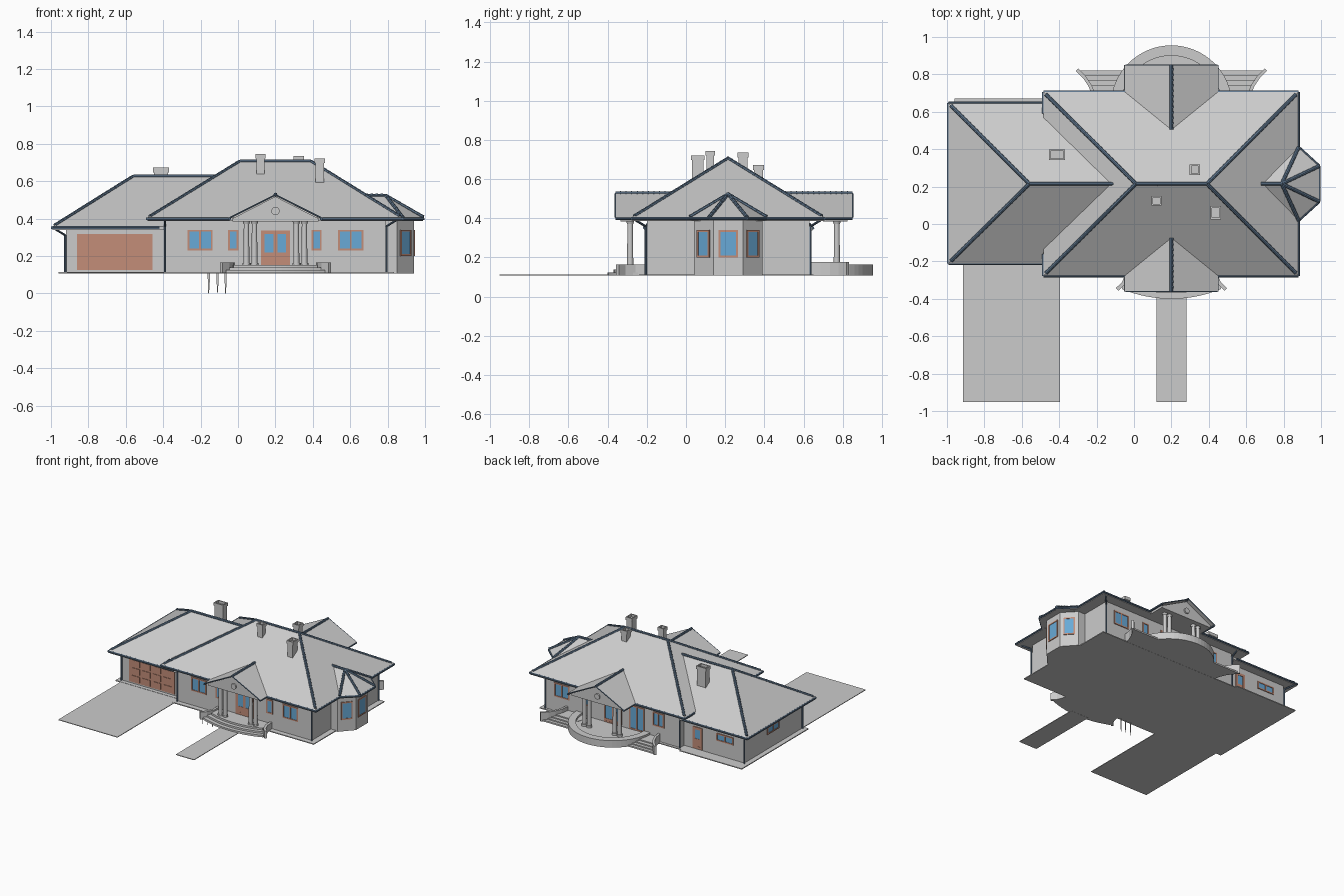
import bpy, bmesh, math
from mathutils import Vector, Matrix

if "Cube" in bpy.data.objects:
    bpy.data.objects.remove(bpy.data.objects["Cube"])

def mat(name, c):
    m = bpy.data.materials.new(name); m.diffuse_color = (*c, 1); return m
NAVY = mat("navy_trim", (0.12, 0.19, 0.28))
BROWN = mat("brown_wood", (0.55, 0.27, 0.19))
BLUE = mat("blue_glass", (0.14, 0.40, 0.68))

def finish(name, bm, m=None, smooth=False):
    bmesh.ops.recalc_face_normals(bm, faces=bm.faces)
    me = bpy.data.meshes.new(name); bm.to_mesh(me); bm.free()
    ob = bpy.data.objects.new(name, me); bpy.context.collection.objects.link(ob)
    if m: me.materials.append(m)
    if smooth:
        bpy.context.view_layer.objects.active = ob; ob.select_set(True)
        bpy.ops.object.shade_smooth_by_angle(); ob.select_set(False)
    return ob

def poly(name, verts, faces, m=None):
    bm = bmesh.new(); vs = [bm.verts.new(v) for v in verts]
    for f in faces: bm.faces.new([vs[i] for i in f])
    return finish(name, bm, m)

def prism(name, pts, z0, z1, m=None):
    n = len(pts)
    vs = [(x, y, z0) for x, y in pts] + [(x, y, z1) for x, y in pts]
    fs = [range(n), range(n, 2*n)] + [(i, (i+1) % n, n+(i+1) % n, n+i) for i in range(n)]
    return poly(name, vs, fs, m)

def rect(x0, x1, y0, y1): return [(x0, y0), (x1, y0), (x1, y1), (x0, y1)]
def box(name, x0, x1, y0, y1, z0, z1, m=None): return prism(name, rect(x0, x1, y0, y1), z0, z1, m)

def add_cone(bm, p, q, r0, r1, seg):
    d = Vector(q) - Vector(p)
    M = Matrix.Translation((Vector(p)+Vector(q))/2) @ d.to_track_quat('Z', 'Y').to_matrix().to_4x4()
    bmesh.ops.create_cone(bm, cap_ends=True, segments=seg, radius1=r0, radius2=r1, depth=d.length, matrix=M)

def tube(name, pts, r, m=NAVY, seg=8):
    bm = bmesh.new()
    for p, q in zip(pts, pts[1:]): add_cone(bm, p, q, r, r, seg)
    return finish(name, bm, m)

def ridge_cap(name, p, q):
    # chain of overlapping tapered tiles
    bm = bmesh.new(); p, q = Vector(p), Vector(q); n = max(2, round((q-p).length/0.03))
    for i in range(n): add_cone(bm, p.lerp(q, i/n), p.lerp(q, (i+1)/n), 0.0105, 0.009, 8)
    return finish(name, bm, NAVY)

def wall_strip(name, pts, t, z0, z1):
    # constant-thickness wall along a plan path
    L, R = [], []
    for i, p in enumerate(pts):
        d = (Vector(pts[min(i+1, len(pts)-1)]) - Vector(pts[max(i-1, 0)])).normalized()
        nrm = Vector((-d.y, d.x))*t/2
        L.append(tuple(Vector(p)+nrm)); R.append(tuple(Vector(p)-nrm))
    return prism(name, L + R[::-1], z0, z1)

CX, CY = 0.20, 0.215
flip = lambda pts: [(2*CX-x, y) for x, y in pts]

# walls and ground slabs
box("main_walls", -0.39, 0.79, -0.2, 0.63, 0.11, 0.392)
box("garage_walls", -0.92, -0.39, -0.14, 0.58, 0.11, 0.345)
BAY = [(0.78, 0.04), (0.85, 0.04), (0.94, 0.14), (0.94, 0.29), (0.85, 0.39), (0.78, 0.39)]
prism("bay_walls", BAY, 0.107, 0.395)
box("main_apron", -0.41, 0.835, -0.24, 0.65, 0.107, 0.114)
box("garage_apron", -0.96, -0.41, -0.17, 0.67, 0.107, 0.114)
box("driveway", -0.915, -0.395, -0.953, -0.15, 0.107, 0.112)
box("front_path", 0.12, 0.28, -0.953, -0.37, 0.107, 0.112)

# hip roofs
def roof(name, e, rx0, rx1, z0, z1, drop):
    b = rect(*e)
    vs = [(x, y, z0-drop) for x, y in b] + [(x, y, z0) for x, y in b] + [(rx0, CY, z1), (rx1, CY, z1)]
    fs = [(0, 1, 2, 3), (0, 1, 5, 4), (1, 2, 6, 5), (2, 3, 7, 6), (3, 0, 4, 7),
          (4, 5, 9, 8), (5, 6, 9), (6, 7, 8, 9), (7, 4, 8)]
    return poly(name, vs, fs)
roof("main_roof", (-0.485, 0.88, -0.277, 0.707), 0.01, 0.39, 0.405, 0.708, 0.018)
roof("garage_roof", (-0.993, -0.395, -0.212, 0.647), -0.56, -0.11, 0.357, 0.627, 0.018)
A, B = (0.01, CY, 0.706), (0.39, CY, 0.706)
for i, s in enumerate((1, -1)):
    y, yg = (-0.277, 0.707)[i] + 0.015*s, (-0.212, 0.647)[i] + 0.015*s
    ridge_cap("main_hip_left", (-0.47, y, 0.412), A)
    ridge_cap("main_hip_right", (0.865, y, 0.412), B)
    ridge_cap("garage_hip", (-0.978, yg, 0.365), (-0.56, CY, 0.626))
ridge_cap("main_ridge", A, B)
ridge_cap("garage_ridge", (-0.56, CY, 0.626), (-0.11, CY, 0.626))

# gutters
ze, zg = 0.399, 0.351
for side, y, yo, yl, yr in (("front", -0.277, -0.36, -0.16, 0.02), ("back", 0.707, 0.85, 0.59, 0.41)):
    tube(side+"_gutter_left", [(-0.485, yl, ze), (-0.485, y, ze), (-0.045, y, ze), (-0.045, yo, ze)], 0.008)
    tube(side+"_gutter_right", [(0.445, yo, ze), (0.445, y, ze), (0.88, y, ze), (0.88, yr, ze)], 0.008)
tube("garage_gutter", [(-0.42, -0.212, zg), (-0.993, -0.212, zg), (-0.993, 0.647, zg), (-0.42, 0.647, zg)], 0.008)

# downpipes
for x, y, dx, dy, z in ((-0.92, -0.14, -1, -1, zg), (-0.92, 0.58, -1, 1, zg), (-0.39, -0.2, 0, -1, ze),
                        (-0.39, 0.63, 0, 1, ze), (0.79, -0.2, 1, -1, ze), (0.79, 0.63, 1, 1, ze)):
    px, py = x+dx*0.004, y+dy*0.006
    tube("downpipe", [(px+dx*0.065, py+dy*0.065, z), (px, py, z-0.04), (px, py, 0.112)], 0.006)

# bay roof
EV = [(0.88, 0.02), (0.99, 0.12), (0.99, 0.31), (0.88, 0.41)]
top = [(x, y, 0.405) for x, y in EV]; low = [(x, y, 0.388) for x, y in EV]
poly("bay_roof", top + low + [(0.79, CY, 0.523), (0.68, CY, 0.523)],
     [(0, 1, 8), (1, 2, 8), (2, 3, 8), (9, 0, 8), (3, 9, 8), (0, 1, 5, 4), (1, 2, 6, 5), (2, 3, 7, 6), (4, 5, 6, 7)])
for x, y, z in top: ridge_cap("bay_hip", (x, y, z+0.003), (0.79, CY, 0.523))
ridge_cap("bay_ridge", (0.68, CY, 0.523), (0.79, CY, 0.523))
tube("bay_gutter", [(x, y, ze) for x, y in EV], 0.008)

# porch gables: roof skin, pediment, beam and columns
for side, yo, ye, yr, yp, yc, s in (("front", -0.36, -0.27, -0.075, -0.335, -0.285, -1),
                                    ("back", 0.85, 0.70, 0.505, 0.825, 0.77, 1)):
    r = poly(side+"_gable_roof", [(-0.05, yo, 0.405), (CX, yo, 0.53), (0.45, yo, 0.405),
             (-0.05, ye, 0.405), (CX, yr, 0.53), (0.45, ye, 0.405)], [(0, 1, 4, 3), (1, 2, 5, 4)])
    r.modifiers.new("thickness", 'SOLIDIFY').thickness = 0.008
    ridge_cap(side+"_gable_ridge", (CX, yr, 0.528), (CX, yo, 0.528))
    tube(side+"_gable_rake", [(-0.045, yo, 0.404), (CX, yo, 0.527), (0.445, yo, 0.404)], 0.004)
    poly(side+"_pediment", [(-0.03, yp, 0.4), (0.43, yp, 0.4), (CX, yp, 0.518),
         (-0.03, ye, 0.4), (0.43, ye, 0.4), (CX, ye, 0.518)],
         [(0, 1, 2), (3, 4, 5), (0, 1, 4, 3), (1, 2, 5, 4), (2, 0, 3, 5)])
    tube(side+"_round_vent", [(CX, yp+0.01*s, 0.44), (CX, yp-0.005*s, 0.44)], 0.022, None, 20)
    box(side+"_porch_beam", -0.03, 0.43, min(yp, ye), max(yp, ye), 0.385, 0.402)
    for x in (0.045, 0.088, 0.312, 0.355):
        bm = bmesh.new()
        for z0, z1, r0, r1 in ((0.14, 0.162, 0.021, 0.021), (0.16, 0.375, 0.016, 0.014), (0.372, 0.388, 0.016, 0.021)):
            add_cone(bm, (x, yc, z0), (x, yc, z1), r0, r1, 16)
        finish(side+"_column", bm, None, True)

# front porch: three curved steps and flared cheek walls
for k in range(3):
    R, hw = 0.70-0.03*k, 0.265-0.02*k
    a = math.asin(hw/R)
    arc = [(CX+R*math.sin(t), 0.30-R*math.cos(t)) for t in [a*(i/8-1) for i in range(17)]]
    prism("front_step", arc + [(CX+0.23, -0.19), (CX-0.23, -0.19)], 0.108, 0.124+0.014*k)
cheek = [(-0.03, -0.2), (-0.033, -0.26), (-0.055, -0.315), (-0.09, -0.35)]
for c in (cheek, flip(cheek)): wall_strip("front_cheek_wall", c, 0.02, 0.108, 0.165)

# back terrace: half disc with parapet, side steps and flared cheek walls
def half(R): return [(CX+R*math.cos(t), 0.63+R*math.sin(t)) for t in [math.pi*i/32 for i in range(33)]]
prism("terrace", half(0.30), 0.108, 0.145)
prism("terrace_parapet", half(0.325) + half(0.27)[::-1], 0.108, 0.163)
for k, (y, x) in enumerate(((0.82, -0.295), (0.795, -0.268), (0.77, -0.248), (0.74, -0.232))):
    pts = [(-0.2, 0.62), (0.0, 0.62), (-0.03, y), (x, y), (-0.222, 0.71)]
    for p in (pts, flip(pts)): prism("terrace_step", p, 0.108, 0.12+0.009*k)
cheek = [(-0.205, 0.63), (-0.215, 0.69), (-0.235, 0.74), (-0.265, 0.785), (-0.305, 0.825)]
for c in (cheek, flip(cheek)): wall_strip("terrace_cheek_wall", c, 0.018, 0.108, 0.178)

# windows and doors: local x runs along the wall, local -y points outward
def local_box(M, name, x0, x1, y0, y1, z0, z1, m):
    box(name, x0, x1, y0, y1, z0, z1, m).matrix_world = M

def window(x, y, ang, w, z0, z1, panes=1, solid=0.0, name="window", f=0.01):
    M = Matrix.Translation((x, y, 0)) @ Matrix.Rotation(ang, 4, 'Z')
    h = w/2
    local_box(M, name+"_glass", -h+f, h-f, -0.003, 0.002, z0+f, z1-f, BLUE)
    for a in (-h, h-f): local_box(M, name+"_jamb", a, a+f, -0.006, 0.002, z0, z1, BROWN)
    for a in (z0, z1-f): local_box(M, name+"_rail", -h+f, h-f, -0.006, 0.002, a, a+f, BROWN)
    for i in range(1, panes):
        c = -h + w*i/panes
        local_box(M, name+"_mullion", c-f/2, c+f/2, -0.006, 0.002, z0+f, z1-f, BROWN)
    if solid: local_box(M, name+"_panel", -h+f, h-f, -0.005, 0.002, z0, z0+solid, BROWN)

PI = math.pi
for x, w, n in ((-0.203, 0.135, 2), (-0.025, 0.055, 1), (0.42, 0.055, 1), (0.603, 0.135, 2)):
    window(x, -0.2, 0, w, 0.23, 0.34, n)
window(0.2, -0.2, 0, 0.155, 0.153, 0.337, 2, 0.065, "front_door", 0.02)
for x, w, n in ((0.65, 0.135, 2), (0.42, 0.055, 1), (-0.2, 0.1, 2)):
    window(x, 0.63, PI, w, 0.23, 0.34, n)
window(0.2, 0.63, PI, 0.155, 0.147, 0.337, 2, 0.03, "terrace_door")
window(-0.01, 0.63, PI, 0.13, 0.15, 0.34, 2, 0, "tall_window")
window(-0.51, 0.58, PI, 0.085, 0.118, 0.29, 1, 0.08, "garage_back_door", 0.02)
window(-0.75, 0.58, PI, 0.15, 0.23, 0.29, 2)
window(-0.92, 0.22, -PI/2, 0.15, 0.23, 0.29, 2)
for i, w in ((1, 0.085), (2, 0.1), (3, 0.085)):
    p, q = Vector(BAY[i]), Vector(BAY[i+1]); c = (p+q)/2; d = q-p
    window(c.x, c.y, math.atan2(d.y, d.x), w, 0.2, 0.34)

# garage door with raised panels
box("garage_door", -0.86, -0.456, -0.145, -0.135, 0.125, 0.317, BROWN)
for i in range(4):
    for j in range(3):
        x, z = -0.832+0.093*i, 0.135+0.061*j
        box("garage_door_panel", x, x+0.07, -0.149, -0.14, z, z+0.045, BROWN)

# hollow-topped chimneys with flared caps
for x, y, w, d, zt in ((-0.412, 0.37, 0.075, 0.048, 0.672), (0.325, 0.29, 0.044, 0.046, 0.735),
                       (0.12, 0.124, 0.044, 0.04, 0.745), (0.437, 0.06, 0.046, 0.06, 0.722)):
    box("chimney", x-w/2, x+w/2, y-d/2, y+d/2, zt-0.16, zt-0.02)
    bm = bmesh.new()
    bmesh.ops.create_cube(bm, size=1, matrix=Matrix.Translation((x, y, zt-0.0125)) @ Matrix.Diagonal((w+.01, d+.01, .025, 1)))
    lid = max(bm.faces, key=lambda f: f.calc_center_median().z)
    bmesh.ops.inset_region(bm, faces=[lid], thickness=0.012)
    hole = bmesh.ops.extrude_discrete_faces(bm, faces=[lid])["faces"][0]
    for v in hole.verts: v.co.z -= 0.02
    finish("chimney_cap", bm)

# flat ground spikes beside the front porch
for x, lo in ((-0.157, 0.0), (-0.11, 0.006), (-0.067, 0.0)):
    poly("ground_spike", [(x-0.006, -0.225, 0.112), (x+0.006, -0.225, 0.112), (x+0.006, -0.225, 0.06),
                          (x+0.002, -0.225, lo), (x-0.002, -0.225, lo)], [(0, 1, 2, 3, 4)])

for m in bpy.data.materials:
    if m.users and not m.is_grease_pencil:
        m.use_nodes = True
        m.node_tree.nodes["Principled BSDF"].inputs["Base Color"].default_value = m.diffuse_color
